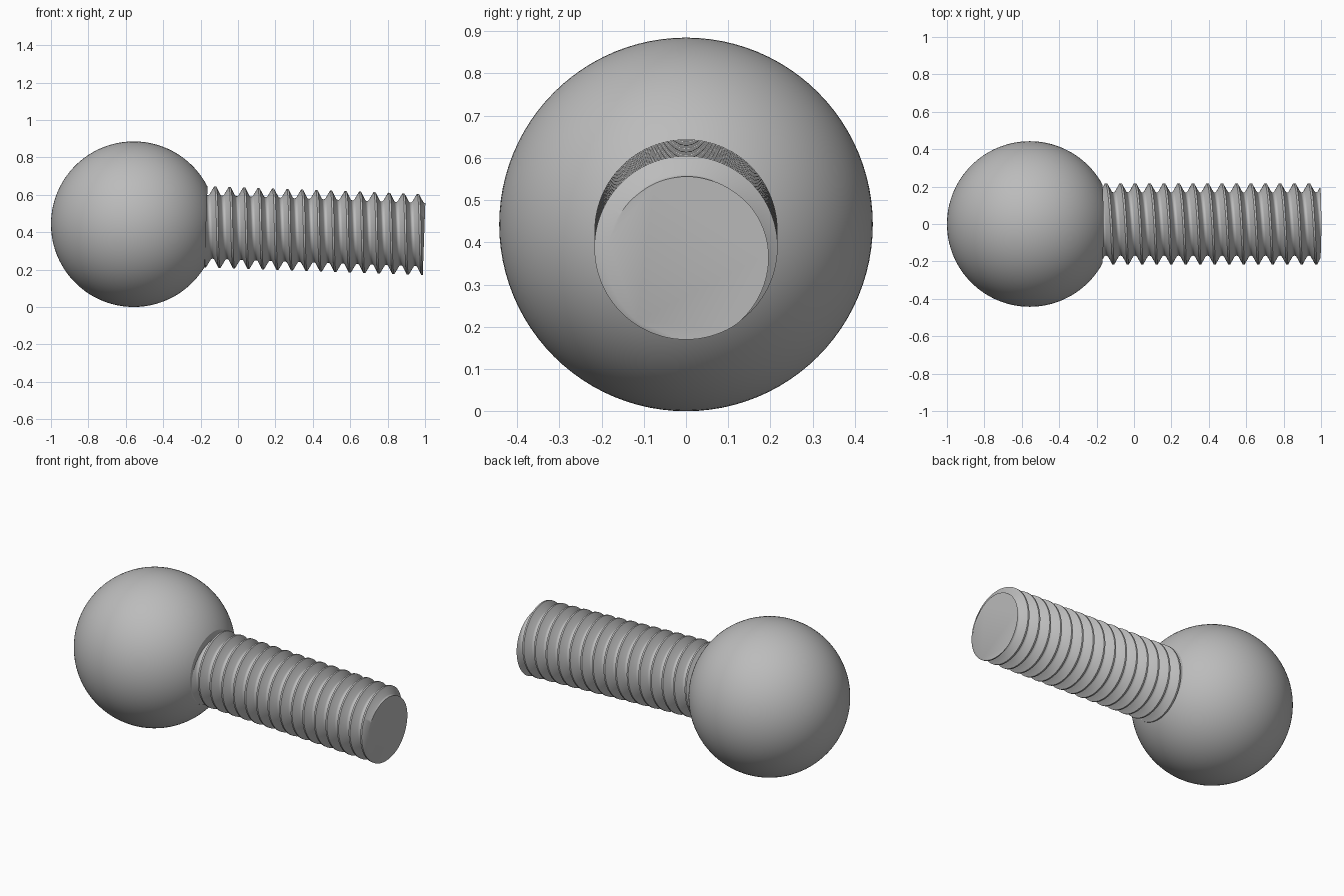
import bpy, bmesh, math
from mathutils import Matrix

if "Cube" in bpy.data.objects:
    bpy.data.objects.remove(bpy.data.objects["Cube"], do_unlink=True)

BALL_R = 0.4425      # ball radius
FLAT = 0.387         # distance from ball centre to the flat around the shank
START, END = 0.35, 1.554   # shank extent measured from the ball centre
PITCH = 0.0775
CREST = 0.428        # a crest position along the top of the shank
SEGMENTS = 96
# Half of one thread tooth: (fraction of pitch from crest, radius)
TOOTH = [(0.0625, 0.217), (0.36, 0.175), (0.42, 0.1705), (0.5, 0.169)]

steel = bpy.data.materials.new("grey steel")
steel.use_nodes = True
grey = (0.5, 0.5, 0.5, 1)
steel.diffuse_color = grey
steel.node_tree.nodes["Principled BSDF"].inputs["Base Color"].default_value = grey


def finish(bm, name, angle):
    """Turn the bmesh into a shaded object on the slightly drooping axis."""
    bmesh.ops.recalc_face_normals(bm, faces=bm.faces)
    mesh = bpy.data.meshes.new(name)
    bm.to_mesh(mesh)
    bm.free()
    mesh.materials.append(steel)
    obj = bpy.data.objects.new(name, mesh)
    bpy.context.collection.objects.link(obj)
    obj.location = (BALL_R - 1, 0, BALL_R)
    obj.rotation_euler.y = math.atan(0.036)
    bpy.ops.object.select_all(action='DESELECT')
    obj.select_set(True)
    bpy.context.view_layer.objects.active = obj
    bpy.ops.object.shade_smooth_by_angle(angle=math.radians(angle))


def tooth_radius(u):
    """Thread radius at u pitches from a crest."""
    d = abs(u - round(u))
    if d <= TOOTH[0][0]:
        return TOOTH[0][1]
    for (d0, r0), (d1, r1) in zip(TOOTH, TOOTH[1:]):
        if d <= d1:
            return r0 + (r1 - r0) * (d - d0) / (d1 - d0)
    return TOOTH[-1][1]


# Ball with a small flat where the shank enters
bm = bmesh.new()
bmesh.ops.create_uvsphere(bm, u_segments=96, v_segments=64, radius=BALL_R,
                          matrix=Matrix.Rotation(math.pi / 2, 4, 'Y'))
bmesh.ops.bisect_plane(bm, geom=bm.verts[:] + bm.edges[:] + bm.faces[:],
                       plane_co=(FLAT, 0, 0), plane_no=(1, 0, 0), clear_outer=True)
bmesh.ops.holes_fill(bm, edges=[e for e in bm.edges if e.is_boundary], sides=0)
finish(bm, "ball", 15)

# Threaded shank: tooth outline swept along a right-handed helix, cut flat at both ends
stations = []
for turn in range(-3, 18):
    stations += [turn - d for d, r in reversed(TOOTH[:-1])]
    stations += [turn + d for d, r in TOOTH]

bm = bmesh.new()
columns = []
for i in range(SEGMENTS + 1):
    theta = math.tau * i / SEGMENTS
    shift = CREST + PITCH * (theta / math.tau - 0.25)
    column = []
    for u in stations:
        s = min(max(shift + PITCH * u, START), END)
        r = tooth_radius((s - shift) / PITCH)
        column.append(bm.verts.new((s, r * math.cos(theta), r * math.sin(theta))))
    columns.append(column)
for a, b in zip(columns, columns[1:]):
    for j in range(len(stations) - 1):
        bm.faces.new((a[j], a[j + 1], b[j + 1], b[j]))
bmesh.ops.remove_doubles(bm, verts=bm.verts, dist=0.00002)
bmesh.ops.holes_fill(bm, edges=[e for e in bm.edges if e.is_boundary], sides=0)
finish(bm, "threaded_shank", 35)
